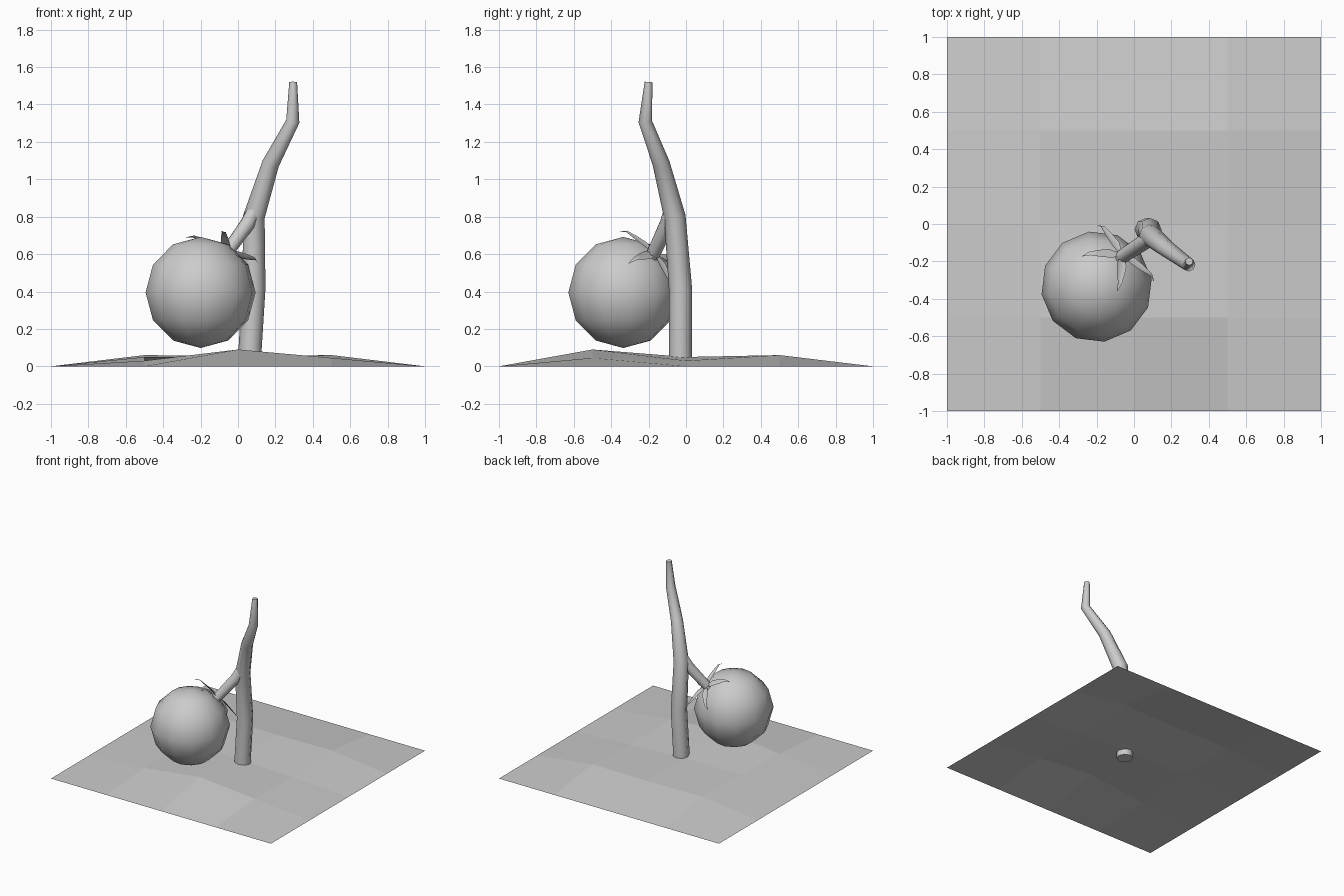
import bpy, bmesh, math
from mathutils import Vector, Matrix

if "Cube" in bpy.data.objects:
    bpy.data.objects.remove(bpy.data.objects["Cube"])


def finish(name, bm, smooth=False):
    me = bpy.data.meshes.new(name)
    bm.to_mesh(me)
    bm.free()
    for p in me.polygons:
        p.use_smooth = smooth
    ob = bpy.data.objects.new(name, me)
    bpy.context.collection.objects.link(ob)
    return ob


def tube(name, points):
    """Eight-sided tapered tube through (x, y, z, radius) points."""
    cu = bpy.data.curves.new(name, 'CURVE')
    cu.dimensions = '3D'
    cu.bevel_depth = 1.0
    cu.bevel_resolution = 2
    cu.use_fill_caps = True
    sp = cu.splines.new('POLY')
    sp.points.add(len(points) - 1)
    for p, (x, y, z, r) in zip(sp.points, points):
        p.co = (x, y, z, 1)
        p.radius = r
    ob = bpy.data.objects.new(name, cu)
    bpy.context.collection.objects.link(ob)
    bpy.ops.object.select_all(action='DESELECT')
    ob.select_set(True)
    bpy.context.view_layer.objects.active = ob
    bpy.ops.object.convert(target='MESH')
    bpy.ops.object.shade_smooth_by_angle(angle=math.radians(50))


# Ground: 4 x 4 sheet, rim at zero and gently uneven middle
heights = [[0.03, 0.09, 0.045], [0.05, 0.05, 0.03], [0.06, 0.055, 0.06]]
bm = bmesh.new()
bmesh.ops.create_grid(bm, x_segments=4, y_segments=4, size=1)
for v in bm.verts:
    i, j = round(v.co.x * 2) + 1, round(v.co.y * 2) + 1
    if 0 <= i <= 2 and 0 <= j <= 2:
        v.co.z = heights[j][i]
finish("ground", bm)

# Main stem and the side stalk that holds the fruit
tube("stem", [(0.065, -0.03, 0.0, 0.062), (0.065, -0.03, 0.1, 0.062),
              (0.085, -0.03, 0.42, 0.062), (0.085, -0.06, 0.8, 0.058),
              (0.175, -0.133, 1.085, 0.046), (0.293, -0.218, 1.31, 0.036),
              (0.295, -0.2, 1.52, 0.021)])
tube("fruit_stalk", [(0.1, -0.07, 0.86, 0.04), (0.05, -0.1, 0.76, 0.042),
                     (-0.08, -0.185, 0.58, 0.036)])

# Round fruit
centre = Vector((-0.2, -0.335, 0.395))
bm = bmesh.new()
bmesh.ops.create_uvsphere(bm, u_segments=12, v_segments=6, radius=0.297,
                          matrix=Matrix.Translation(centre) @ Matrix.Rotation(math.radians(8), 4, 'Z'))
finish("fruit", bm, True)

# Calyx: five pointed leaves around the stalk, tips lifting off the fruit
axis = Vector((0.448, 0.569, 0.69)).normalized()
first = Vector((-0.181, -0.009, 0.124))
first = (first - axis * first.dot(axis)).normalized()
profile = [(3, 0.298, 0.012), (14, 0.306, 0.028), (25, 0.322, 0.022),
           (34, 0.347, 0.011), (41, 0.345, 0.001)]
bm = bmesh.new()
for k in range(5):
    out = Matrix.Rotation(math.radians(72 * k - 7), 3, axis) @ first
    side = axis.cross(out)
    rows = []
    for deg, r, w in profile:
        a = math.radians(deg)
        mid = centre + (axis * math.cos(a) + out * math.sin(a)) * r
        rows.append([bm.verts.new(mid + side * s * w + axis * (abs(s) * w * 0.3)) for s in (-1, 0, 1)])
    for a, b in zip(rows, rows[1:]):
        for i in range(2):
            bm.faces.new((a[i], b[i], b[i + 1], a[i + 1]))
bmesh.ops.recalc_face_normals(bm, faces=bm.faces)
finish("calyx", bm, True)
